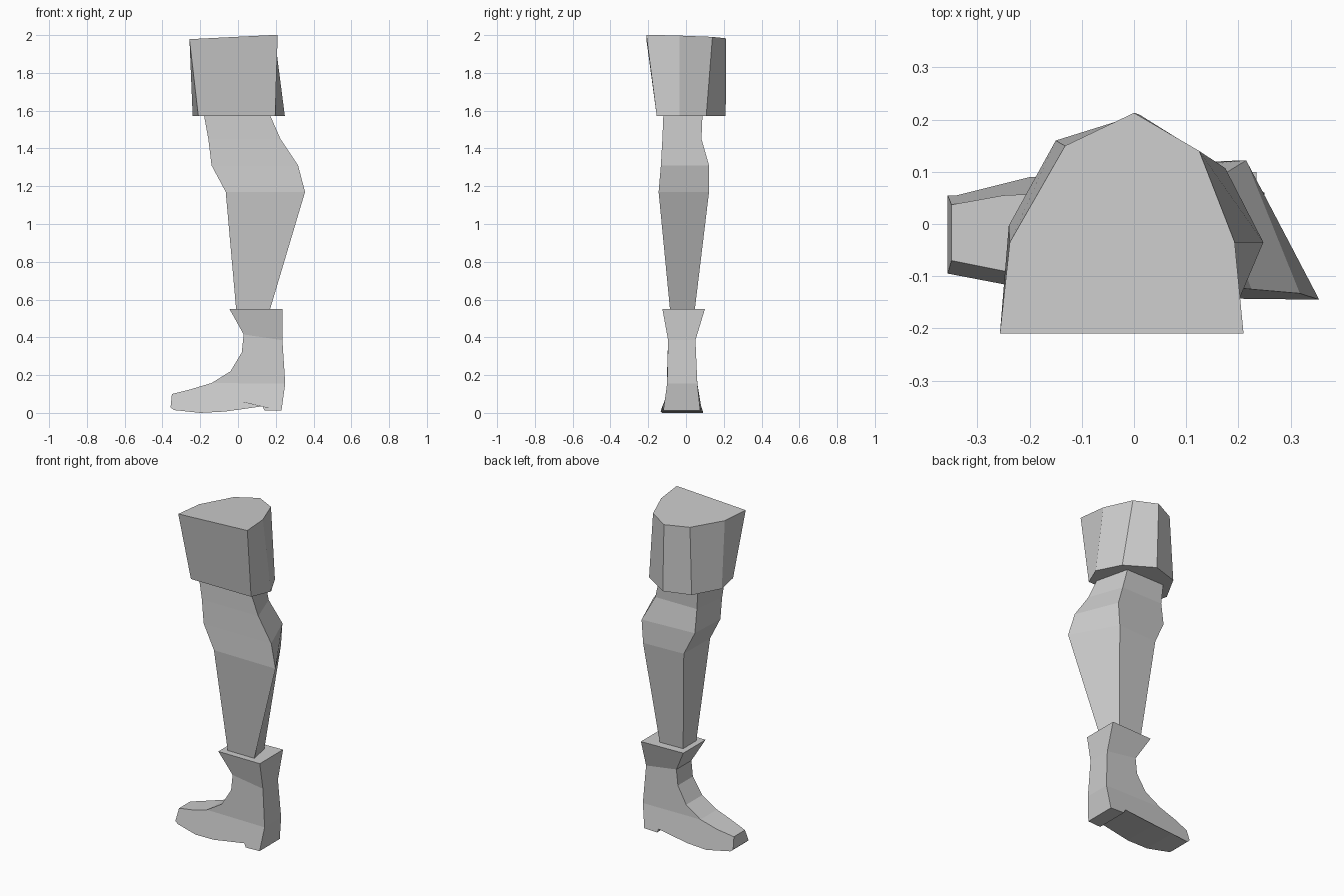
import bpy, bmesh

if "Cube" in bpy.data.objects:
    bpy.data.objects.remove(bpy.data.objects["Cube"])


def make_object(name, verts, faces):
    mesh = bpy.data.meshes.new(name)
    mesh.from_pydata(verts, [], faces)
    bm = bmesh.new()
    bm.from_mesh(mesh)
    bmesh.ops.recalc_face_normals(bm, faces=bm.faces)
    bm.to_mesh(mesh)
    bm.free()
    obj = bpy.data.objects.new(name, mesh)
    bpy.context.collection.objects.link(obj)
    return obj


def loft(name, rings):
    """Skin a stack of equal-sized rings and cap both ends."""
    n = len(rings[0])
    verts = [p for ring in rings for p in ring]
    faces = [(k * n + i, k * n + (i + 1) % n, (k + 1) * n + (i + 1) % n, (k + 1) * n + i)
             for k in range(len(rings) - 1) for i in range(n)]
    last = (len(rings) - 1) * n
    faces += [tuple(range(n)), tuple(range(last, last + n))]
    return make_object(name, verts, faces)


# Trouser cuff: seven-sided, slightly tilted top
cuff_low = [(-.21, -.155), (.197, -.155), (.248, -.035), (.175, .107),
            (.01, .21), (-.15, .16), (-.24, -.003)]
cuff_high = [(-.257, -.21), (.21, -.21), (.193, -.035), (.125, .14),
             (0, .213), (-.132, .15), (-.238, -.035)]
loft("trouser_cuff", [
    [(x, y, 1.572) for x, y in cuff_low],
    [(x, y, 1.987 + .05 * x - .02 * y) for x, y in cuff_high],
])

# Leg: four-sided sections (front left, front right, back right, back left)
leg_sections = [
    (.55, [(-.01, -.085), (.17, -.085), (.145, .047), (-.01, .042)]),
    (1.17, [(-.065, -.14), (.355, -.145), (.205, .122), (-.062, .11)]),
    (1.31, [(-.14, -.132), (.318, -.133), (.215, .122), (-.13, .1)]),
    (1.45, [(-.157, -.125), (.225, -.125), (.15, .082), (-.13, .08)]),
    (1.575, [(-.18, -.12), (.17, -.12), (.12, .087), (-.14, .085)]),
]
loft("leg", [[(x, y, z) for x, y in pts] for z, pts in leg_sections])

# Boot: side profile with its own near and far width at each point (x, z, near y, far y)
boot = [
    (-.045, .55, -.125, .09), (.235, .55, -.125, .1), (.235, .385, -.095, .05),
    (.25, .155, -.1, .06), (.23, .012, -.12, .075), (.14, .012, -.125, .08),
    (.13, .035, -.125, .08), (-.07, .007, -.135, .09), (-.2, 0, -.125, .09),
    (-.34, .015, -.095, .055), (-.357, .03, -.095, .055), (-.35, .1, -.07, .037),
    (-.25, .125, -.09, .055), (-.14, .158, -.1, .06), (-.04, .22, -.1, .055),
    (.02, .32, -.095, .05), (.03, .415, -.095, .05),
]
n = len(boot)
boot_verts = [(x, a, z) for x, z, a, b in boot] + [(x, b, z) for x, z, a, b in boot]
rim = [(i, (i + 1) % n, n + (i + 1) % n, n + i) for i in range(n)]
# Side panels: flared top, shank, foot
panels = [(0, 1, 2, 16), (16, 2, 3, 13, 14, 15), (13,) + tuple(range(3, 13))]
sides = panels + [tuple(n + i for i in p) for p in panels]
make_object("boot", boot_verts, rim + sides)
